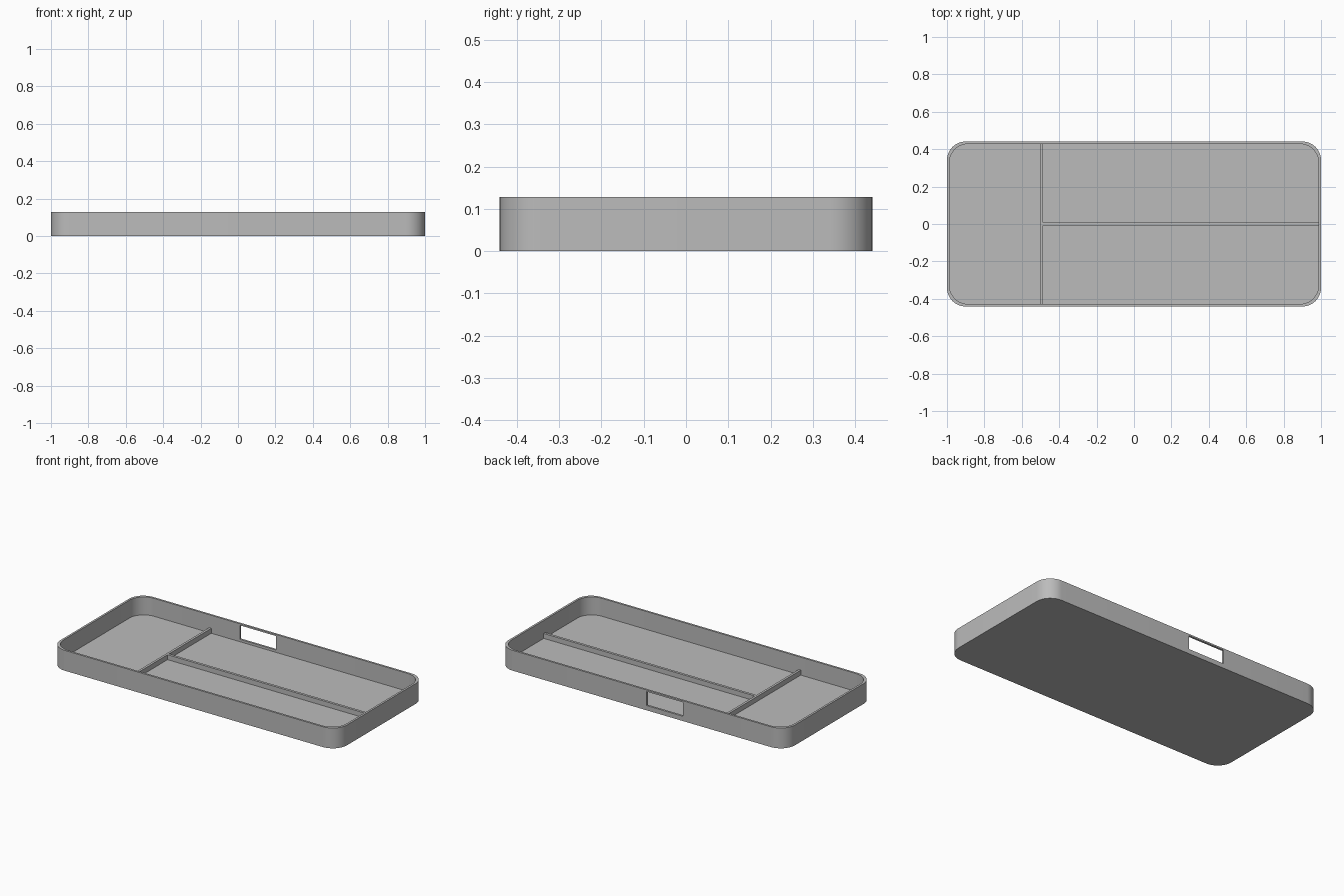
import bpy
import bmesh
from math import cos, sin, pi

if "Cube" in bpy.data.objects:
    bpy.data.objects.remove(bpy.data.objects["Cube"], do_unlink=True)

HALF_X, HALF_Y, HEIGHT = 1.0, 0.441, 0.128
WALL, FLOOR, RADIUS = 0.013, 0.015, 0.1
DIVIDER_TOP = 0.046
STEPS = 12

grey = bpy.data.materials.new("plain grey")
grey.use_nodes = True
colour = (0.5, 0.5, 0.5, 1)
grey.diffuse_color = colour
grey.node_tree.nodes["Principled BSDF"].inputs["Base Color"].default_value = colour


def add_object(name, bm):
    bmesh.ops.recalc_face_normals(bm, faces=bm.faces)
    mesh = bpy.data.meshes.new(name)
    bm.to_mesh(mesh)
    bm.free()
    mesh.materials.append(grey)
    obj = bpy.data.objects.new(name, mesh)
    bpy.context.collection.objects.link(obj)
    return obj


def add_box(name, low, high):
    bm = bmesh.new()
    bmesh.ops.create_cube(bm, size=1)
    for v in bm.verts:
        for i in range(3):
            v.co[i] = high[i] if v.co[i] > 0 else low[i]
    return add_object(name, bm)


def rounded_ring(bm, inset, z):
    """Rounded rectangle of vertices, counterclockwise."""
    ring = []
    for corner, (sx, sy) in enumerate([(1, 1), (-1, 1), (-1, -1), (1, -1)]):
        cx = sx * (HALF_X - inset - RADIUS)
        cy = sy * (HALF_Y - inset - RADIUS)
        for step in range(STEPS + 1):
            a = (corner + step / STEPS) * pi / 2
            ring.append(bm.verts.new((cx + RADIUS * cos(a), cy + RADIUS * sin(a), z)))
    return ring


# Tray: outer wall, rim, inner wall and floor as one closed shell
bm = bmesh.new()
rings = [rounded_ring(bm, inset, z) for inset, z in
         [(0, 0), (0, HEIGHT), (WALL, HEIGHT), (WALL, FLOOR)]]
for lower, upper in zip(rings, rings[1:]):
    for i in range(len(lower)):
        j = (i + 1) % len(lower)
        bm.faces.new((lower[i], lower[j], upper[j], upper[i]))
bm.faces.new(rings[0][::-1])
bm.faces.new(rings[-1])
tray = add_object("tray", bm)

# Rectangular opening through the back wall
cutter = add_box("opening_cutter", (-0.287, HALF_Y - 0.05, 0.03), (-0.034, HALF_Y + 0.05, 0.118))
cutter.hide_render = True
cut = tray.modifiers.new("opening", "BOOLEAN")
cut.operation = "DIFFERENCE"
cut.solver = "EXACT"
cut.object = cutter
bpy.ops.object.select_all(action="DESELECT")
bpy.context.view_layer.objects.active = tray
tray.select_set(True)
bpy.ops.object.modifier_apply(modifier=cut.name)
bpy.data.objects.remove(cutter, do_unlink=True)
bpy.ops.object.shade_smooth_by_angle(angle=pi / 6)

# Low dividers, set slightly into the floor and walls
INNER_X, INNER_Y = HALF_X - WALL / 2, HALF_Y - WALL / 2
add_box("cross_divider", (-0.501, -INNER_Y, FLOOR / 2), (-0.486, INNER_Y, DIVIDER_TOP))
add_box("long_divider", (-0.486, -0.008, FLOOR / 2), (INNER_X, 0.008, DIVIDER_TOP))
